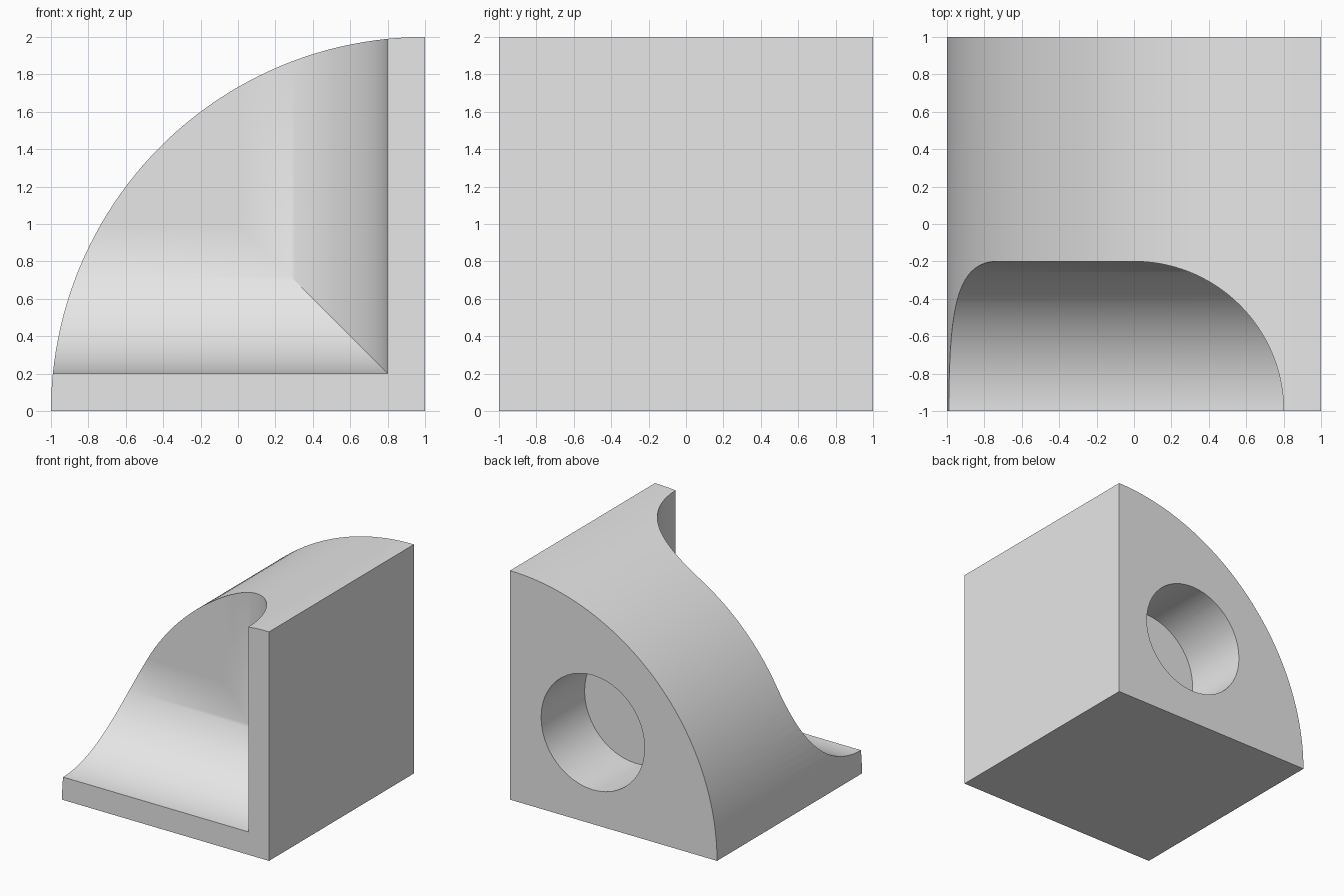
import bpy, bmesh
from math import sin, cos, pi, radians

if "Cube" in bpy.data.objects:
    bpy.data.objects.remove(bpy.data.objects["Cube"], do_unlink=True)

grey = bpy.data.materials.new("plain grey")
grey.use_nodes = True
colour = (0.8, 0.8, 0.8, 1)
grey.diffuse_color = colour
grey.node_tree.nodes["Principled BSDF"].inputs["Base Color"].default_value = colour

STEPS = 48


def loft(name, rings):
    """Closed solid skinned through rings of equal point count."""
    bm = bmesh.new()
    loops = [[bm.verts.new(p) for p in ring] for ring in rings]
    for a, b in zip(loops, loops[1:]):
        for i in range(len(a)):
            j = (i + 1) % len(a)
            bm.faces.new((a[i], a[j], b[j], b[i]))
    bm.faces.new(loops[0])
    bm.faces.new(loops[-1])
    bmesh.ops.recalc_face_normals(bm, faces=bm.faces)
    mesh = bpy.data.meshes.new(name)
    bm.to_mesh(mesh)
    bm.free()
    mesh.materials.append(grey)
    obj = bpy.data.objects.new(name, mesh)
    bpy.context.collection.objects.link(obj)
    return obj


def extrude(name, profile, y0, y1):
    return loft(name, [[(x, y, z) for x, z in profile] for y in (y0, y1)])


# Quarter-round block
arc = [k * pi / 2 / STEPS for k in range(STEPS + 1)]
quarter = [(1, 0)] + [(1 - 2 * cos(a), 2 * sin(a)) for a in arc]
block = extrude("quarter_round_block", quarter, -1, 1)

# Front pocket: rectangles shrinking along a quarter circle make two coves
sections = [(-1.5, 0.8)] + [(-1 + 0.8 * sin(a), 0.8 * cos(a)) for a in arc]
pocket = loft("pocket_cutter", [
    [(-2, y, 1 - r), (r, y, 1 - r), (r, y, 3), (-2, y, 3)] for y, r in sections])

# Blind round hole in the back
circle = [(0.2 + 0.5 * cos(4 * a), 0.8 + 0.5 * sin(4 * a)) for a in arc[:-1]]
hole = extrude("hole_cutter", circle, 0.4, 1.5)

# Cut both recesses
bpy.ops.object.select_all(action="DESELECT")
bpy.context.view_layer.objects.active = block
block.select_set(True)
for cutter in (pocket, hole):
    cutter.hide_render = True
    cut = block.modifiers.new(cutter.name, "BOOLEAN")
    cut.operation = "DIFFERENCE"
    cut.solver = "EXACT"
    cut.object = cutter
    bpy.ops.object.modifier_apply(modifier=cut.name)
    bpy.data.objects.remove(cutter, do_unlink=True)

# Smooth curves, crisp edges
bpy.ops.object.shade_smooth_by_angle(angle=radians(30))
weighted = block.modifiers.new("even_shading", "WEIGHTED_NORMAL")
weighted.keep_sharp = True
